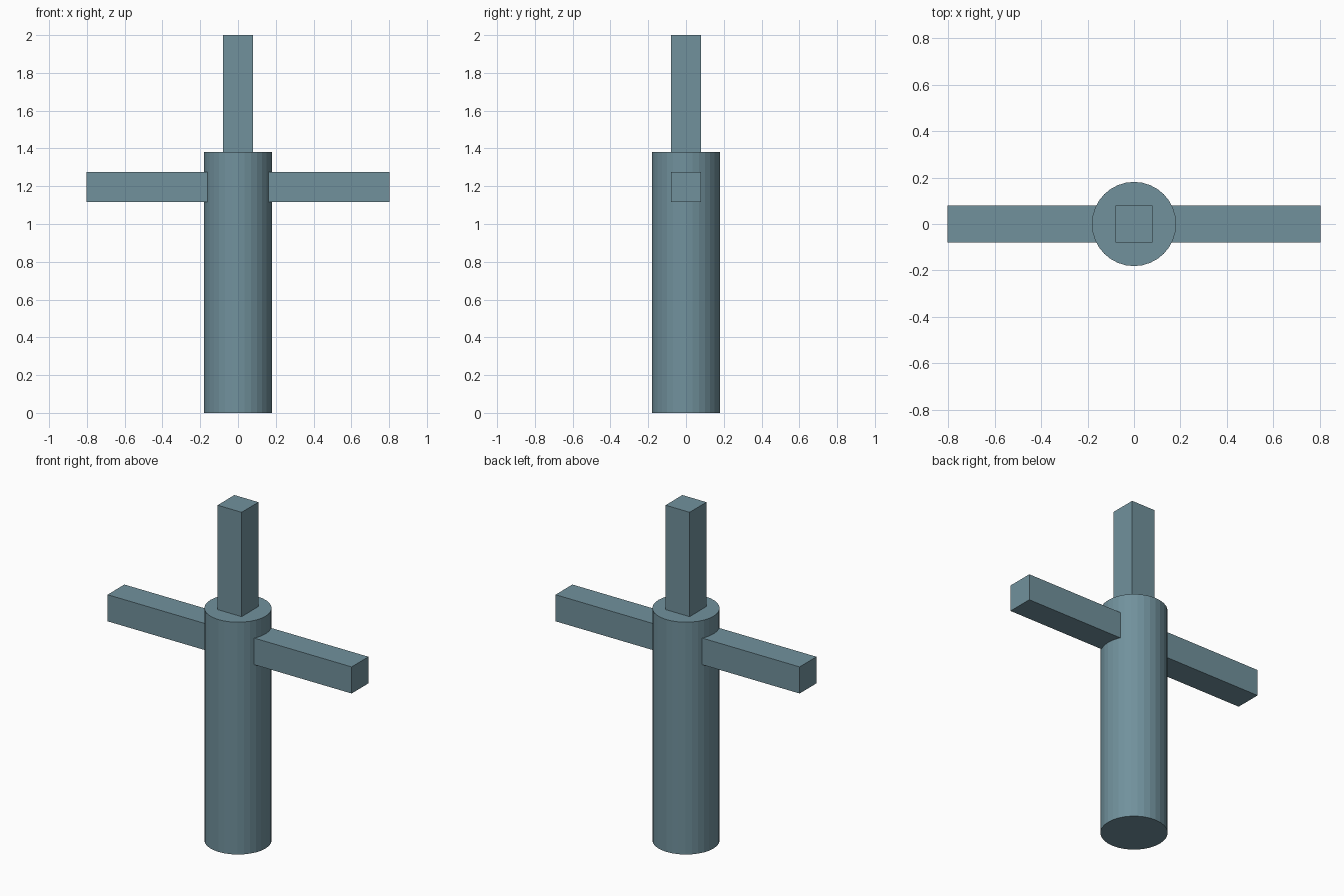
import bpy
from mathutils import Vector

if "Cube" in bpy.data.objects:
    bpy.data.objects.remove(bpy.data.objects["Cube"])

# One blue-grey colour for every part
steel = bpy.data.materials.new("blue_grey")
steel.diffuse_color = (0.165, 0.285, 0.335, 1.0)
steel.use_nodes = True
steel.node_tree.nodes["Principled BSDF"].inputs["Base Color"].default_value = steel.diffuse_color

RADIUS, BODY_TOP = 0.181, 1.38
HALF = 0.079          # half width of the square bars
TOP, REACH, ARM_Z = 2.0, 0.802, 1.196


def finish(name):
    ob = bpy.context.object
    ob.name = name
    ob.data.materials.append(steel)
    return ob


def bar(name, low, high):
    """Box between two opposite corners."""
    low, high = Vector(low), Vector(high)
    bpy.ops.mesh.primitive_cube_add(size=1, location=(low + high) / 2)
    ob = finish(name)
    ob.scale = high - low
    bpy.ops.object.transform_apply(location=False, rotation=False, scale=True)
    return ob


# Round upright body
bpy.ops.mesh.primitive_cylinder_add(vertices=32, radius=RADIUS, depth=BODY_TOP,
                                    location=(0, 0, BODY_TOP / 2))
finish("body")

# Square post on top
bar("top_post", (-HALF, -HALF, BODY_TOP), (HALF, HALF, TOP))

# Square crossbar through the body
bar("crossbar", (-REACH, -HALF, ARM_Z - HALF), (REACH, HALF, ARM_Z + HALF))
